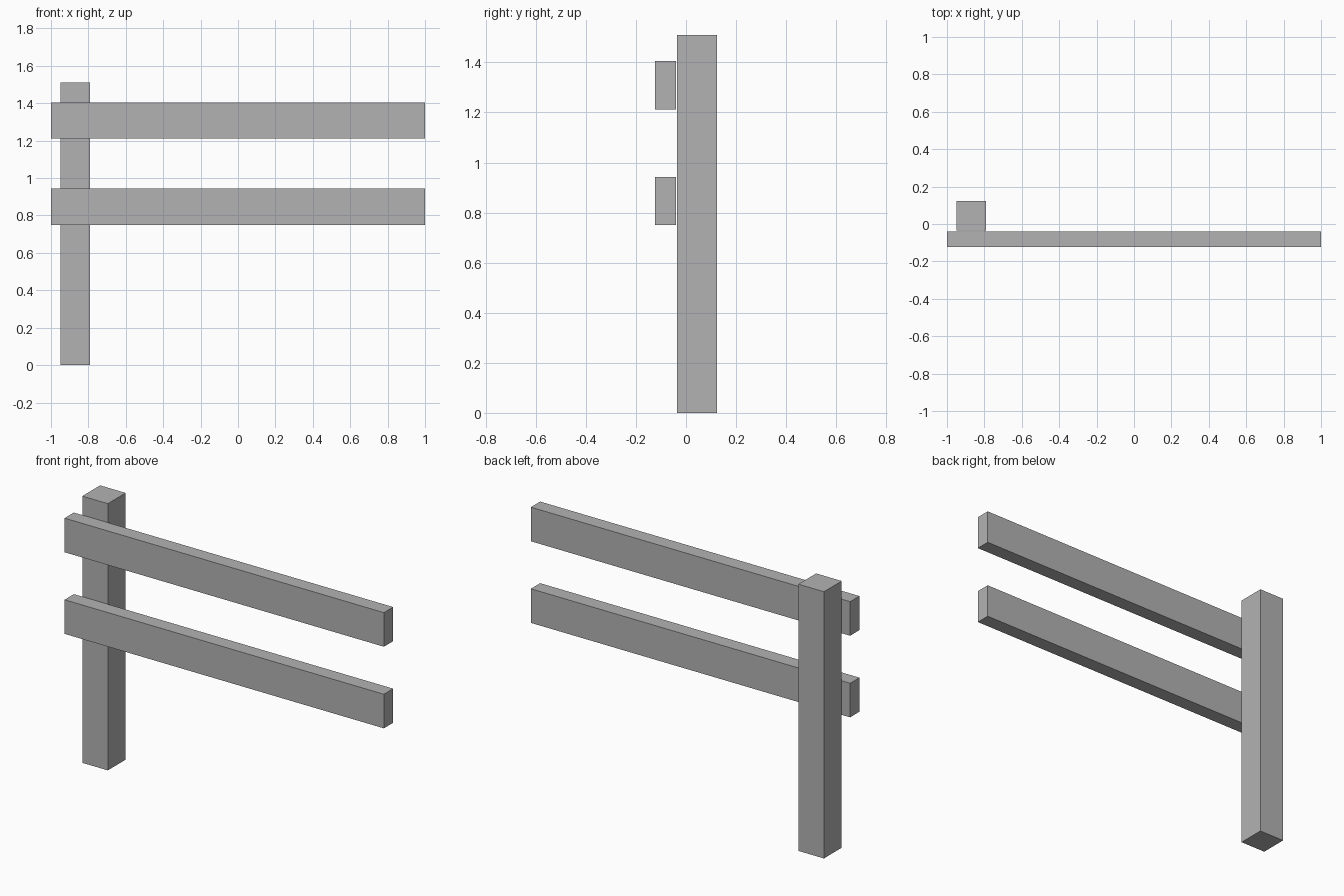
import bpy
from mathutils import Vector

cube = bpy.data.objects.get("Cube")
if cube:
    bpy.data.objects.remove(cube, do_unlink=True)

# Single flat grey
GREY = (0.45, 0.45, 0.45, 1)
grey = bpy.data.materials.new("plain_grey")
grey.use_nodes = True
grey.diffuse_color = GREY
grey.node_tree.nodes["Principled BSDF"].inputs["Base Color"].default_value = GREY


def box(name, low, high):
    """Axis-aligned box between two corners."""
    low, high = Vector(low), Vector(high)
    bpy.ops.mesh.primitive_cube_add(size=1, location=(low + high) / 2)
    obj = bpy.context.object
    obj.name = name
    obj.scale = high - low
    bpy.ops.object.transform_apply(location=False, rotation=False, scale=True)
    obj.data.materials.append(grey)
    return obj


# Upright post
box("post", (-0.95, -0.036, 0), (-0.79, 0.123, 1.51))

# Two rails in front of the post
RAIL_HEIGHT = 0.193
for name, bottom in (("lower_rail", 0.75), ("upper_rail", 1.212)):
    box(name, (-1, -0.123, bottom), (1, -0.04, bottom + RAIL_HEIGHT))
